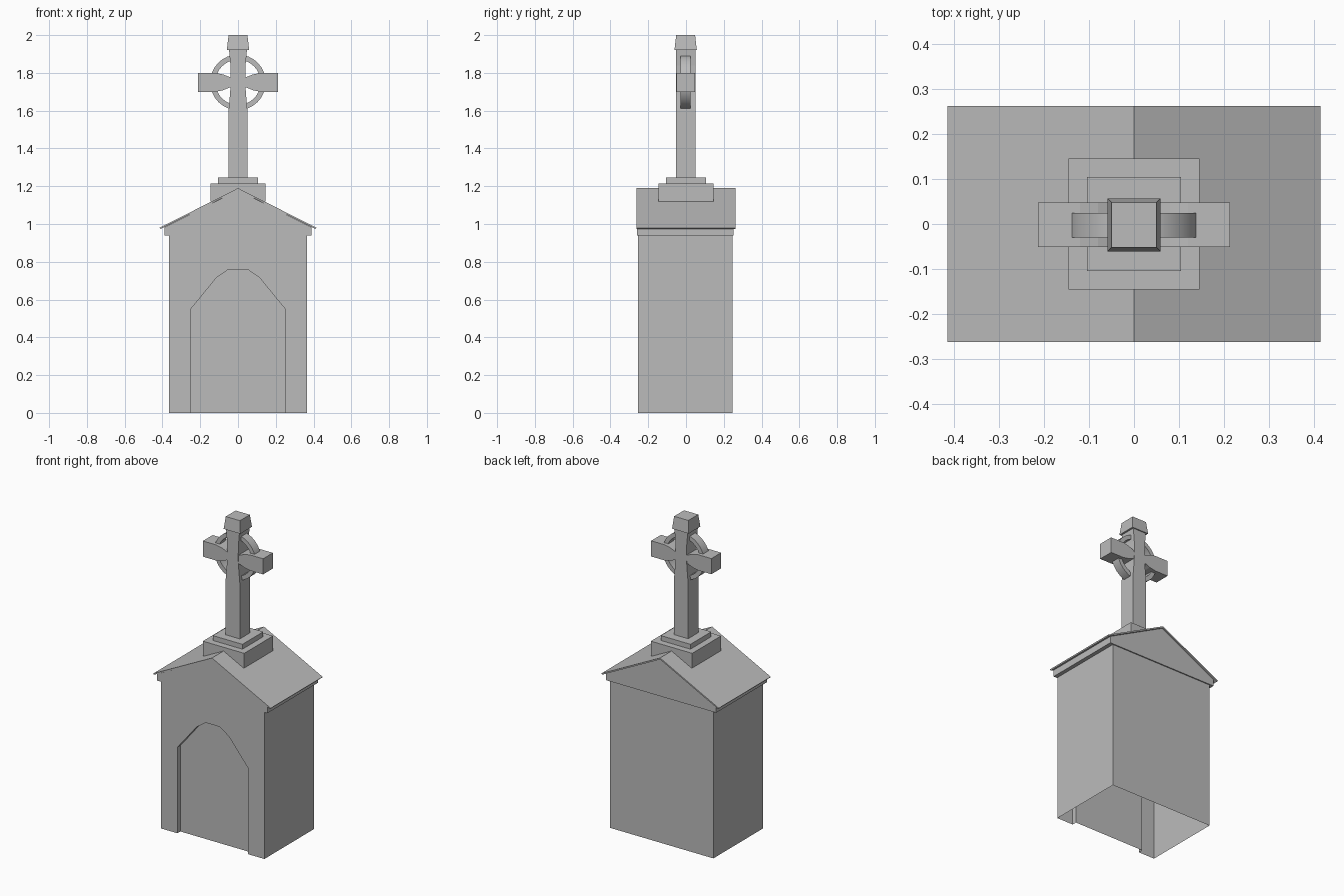
import bpy, bmesh, math

cube = bpy.data.objects.get("Cube")
if cube:
    bpy.data.objects.remove(cube, do_unlink=True)

stone = bpy.data.materials.new("grey stone")
stone.use_nodes = True
GREY = (0.5, 0.5, 0.5, 1)
stone.diffuse_color = GREY
stone.node_tree.nodes["Principled BSDF"].inputs["Base Color"].default_value = GREY


def finish(name, bm):
    bmesh.ops.recalc_face_normals(bm, faces=bm.faces)
    mesh = bpy.data.meshes.new(name)
    bm.to_mesh(mesh)
    bm.free()
    mesh.materials.append(stone)
    obj = bpy.data.objects.new(name, mesh)
    bpy.context.collection.objects.link(obj)
    return obj


def prism(name, profile, y0, y1):
    """Extrude an x-z outline from y0 to y1."""
    bm = bmesh.new()
    front = bm.faces.new([bm.verts.new((x, y0, z)) for x, z in profile])
    out = bmesh.ops.extrude_face_region(bm, geom=[front], use_keep_orig=True)
    verts = [g for g in out["geom"] if isinstance(g, bmesh.types.BMVert)]
    bmesh.ops.translate(bm, verts=verts, vec=(0, y1 - y0, 0))
    return finish(name, bm)


def block(name, half, z0, z1, y=0.0, half_top=None):
    """Square block, optionally tapered."""
    bm = bmesh.new()
    bmesh.ops.create_cube(bm, size=2)
    for v in bm.verts:
        top = v.co.z > 0
        h = half_top if top and half_top else half
        v.co = (v.co.x * h, v.co.y * h + y, z1 if top else z0)
    return finish(name, bm)


def mirrored(half):
    """Complete an outline from its right half."""
    return half + [(-x, z) for x, z in reversed(half) if x > 0]


# Body: open-bottomed shell with a shallow arched recess in the front
W, H, FRONT, BACK, PANEL = 0.365, 0.945, -0.255, 0.245, -0.225
arch = mirrored([(0.25, 0), (0.25, 0.55), (0.2, 0.61), (0.115, 0.715), (0.05, 0.76)])
bm = bmesh.new()


def ring_of(points, y):
    return [bm.verts.new((x, y, z)) for x, z in points]


corners = [(-W, 0), (-W, H), (W, H), (W, 0)]
outer, back = ring_of(corners, FRONT), ring_of(corners, BACK)
rim, inner = ring_of(arch, FRONT), ring_of(arch, PANEL)
bm.faces.new(outer + rim)
bm.faces.new(inner)
bm.faces.new(back)
for near, far in ((outer, back), (rim, inner)):
    for i in range(len(near) - 1):
        bm.faces.new((near[i], near[i + 1], far[i + 1], far[i]))
finish("body", bm)

# Pediment and thin gabled roof
prism("pediment", mirrored([(0.39, 0.94), (0.39, 0.982), (0, 1.18)]), -0.26, 0.252)
prism("roof", [(-0.415, 0.98), (0, 1.19), (0.415, 0.98),
               (0.41, 0.973), (0, 1.18), (-0.41, 0.973)], -0.263, 0.262)

# Stepped plinth
block("plinth_lower", 0.146, 1.12, 1.214)
block("plinth_upper", 0.105, 1.21, 1.245)

# Cross: waisted shaft, flared arms and tapered cap
prism("cross_shaft", mirrored([(0.05, 1.24), (0.05, 1.6), (0.043, 1.68), (0.038, 1.75),
                               (0.04, 1.84), (0.048, 1.93)]), -0.053, 0.05)
arm_top = [(-0.213, 0.05), (-0.12, 0.05), (-0.08, 0.042), (-0.04, 0.026)]
arm_top += [(-x, d) for x, d in reversed(arm_top)]
arm = [(x, 1.75 + d) for x, d in arm_top] + [(x, 1.75 - d) for x, d in reversed(arm_top)]
prism("cross_arms", arm, -0.051, 0.048)
block("cross_cap", 0.059, 1.922, 2.0, y=-0.002, half_top=0.05)

# Ring around the crossing
bm = bmesh.new()
N = 32
loops = []
for i in range(N):
    a = 2 * math.pi * i / N
    loops.append([bm.verts.new((r * math.cos(a), y, 1.75 + r * math.sin(a)))
                  for r, y in ((0.147, -0.03), (0.147, 0.025), (0.12, 0.025), (0.12, -0.03))])
for i in range(N):
    p, q = loops[i], loops[(i + 1) % N]
    for j in range(4):
        k = (j + 1) % 4
        bm.faces.new((p[j], p[k], q[k], q[j]))
cross_ring = finish("cross_ring", bm)
bpy.ops.object.select_all(action="DESELECT")
cross_ring.select_set(True)
bpy.context.view_layer.objects.active = cross_ring
bpy.ops.object.shade_smooth_by_angle(angle=math.radians(35))
